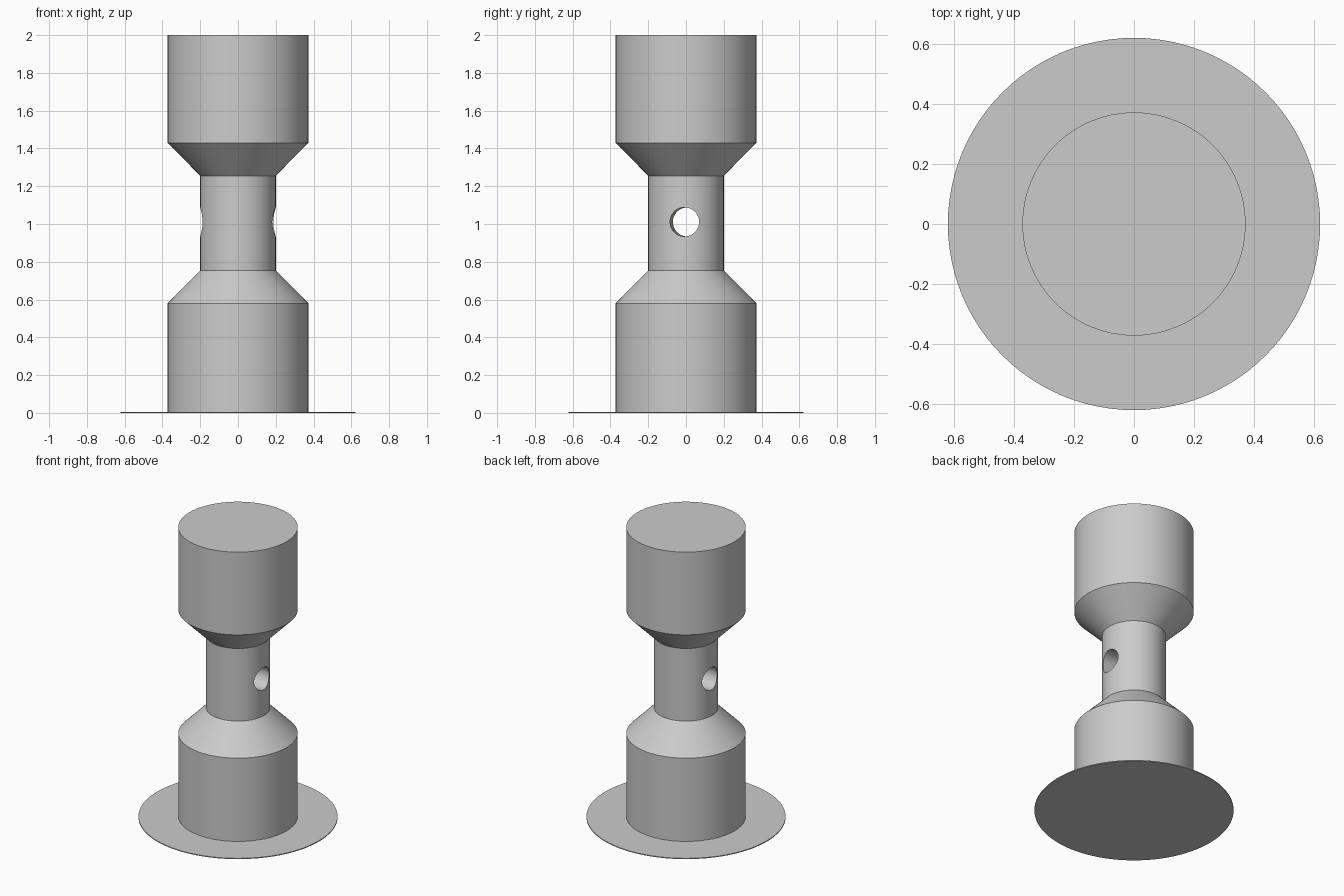
import bpy
import bmesh
import math
from mathutils import Matrix

SEGMENTS = 96

cube = bpy.data.objects.get("Cube")
if cube:
    bpy.data.objects.remove(cube, do_unlink=True)

grey = bpy.data.materials.new("plain grey")
grey.use_nodes = True
colour = (0.6, 0.6, 0.6, 1.0)
grey.diffuse_color = colour
grey.node_tree.nodes["Principled BSDF"].inputs["Base Color"].default_value = colour


def turned(name, profile):
    """Solid of revolution about z from (radius, height) rings, capped at both ends."""
    bm = bmesh.new()
    rings = []
    for radius, z in profile:
        matrix = Matrix.Translation((0, 0, z))
        rings.append(bmesh.ops.create_circle(
            bm, segments=SEGMENTS, radius=radius, matrix=matrix)["verts"])
    for low, high in zip(rings, rings[1:]):
        for i in range(SEGMENTS):
            j = (i + 1) % SEGMENTS
            bm.faces.new((low[i], low[j], high[j], high[i]))
    for ring in (rings[0], rings[-1]):
        bm.faces.new(ring)
    bmesh.ops.recalc_face_normals(bm, faces=bm.faces[:])
    mesh = bpy.data.meshes.new(name)
    bm.to_mesh(mesh)
    bm.free()
    mesh.materials.append(grey)
    obj = bpy.data.objects.new(name, mesh)
    bpy.context.collection.objects.link(obj)
    return obj


def activate(obj):
    bpy.ops.object.select_all(action="DESELECT")
    obj.select_set(True)
    bpy.context.view_layer.objects.active = obj


# Thin round base plate and waisted body
plate_top = 0.006
base_plate = turned("base_plate", [(0.622, 0), (0.622, plate_top)])
body = turned("waisted_body", [
    (0.373, plate_top), (0.373, 0.58), (0.2, 0.755),
    (0.2, 1.255), (0.373, 1.43), (0.373, 2.0)])

# Cross hole through the neck, turned very slightly about z
cutter = turned("hole_cutter", [(0.077, -0.4), (0.077, 0.4)])
cutter.rotation_euler = (0, math.pi / 2, -0.04)
cutter.location.z = 1.011
cutter.hide_render = True
activate(body)
drill = body.modifiers.new("cross_hole", "BOOLEAN")
drill.operation = "DIFFERENCE"
drill.solver = "EXACT"
drill.object = cutter
bpy.ops.object.modifier_apply(modifier=drill.name)
bpy.data.objects.remove(cutter, do_unlink=True)

# Smooth round walls with crisp edges
for obj in (base_plate, body):
    activate(obj)
    bpy.ops.object.shade_smooth_by_angle(angle=math.radians(30))
